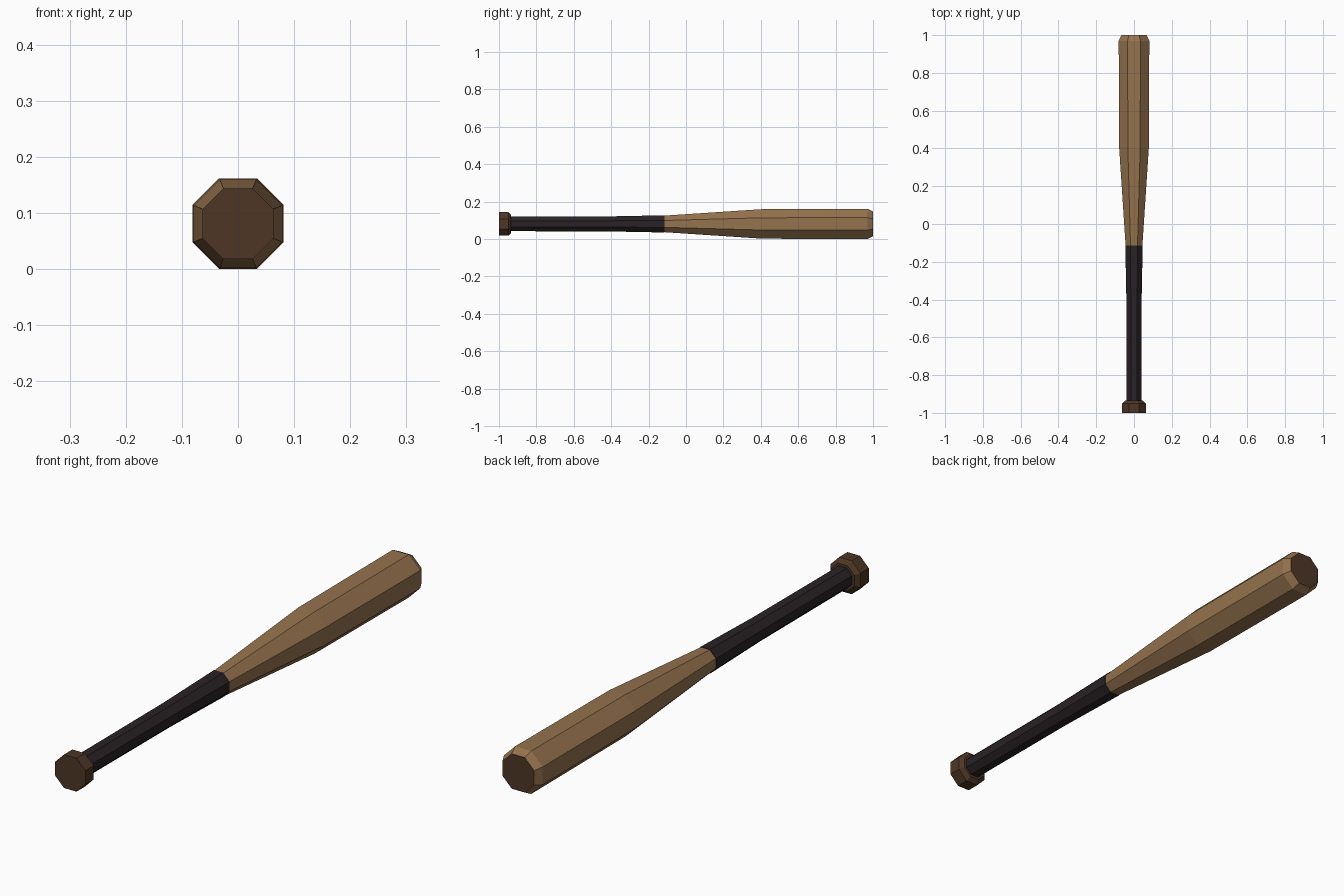
import bpy, bmesh, math

if "Cube" in bpy.data.objects:
    bpy.data.objects.remove(bpy.data.objects["Cube"])

SIDES = 8
CENTRE_Z = 0.081
FLAT = math.cos(math.pi / SIDES)   # profile radii are measured to the flats


def material(name, color):
    m = bpy.data.materials.new(name)
    m.diffuse_color = (*color, 1)
    m.use_nodes = True
    m.node_tree.nodes["Principled BSDF"].inputs["Base Color"].default_value = m.diffuse_color
    return m


def lathe(name, profile, mat, start_mat=None, end_mat=None):
    """Eight-sided solid along y from (y, flat radius) pairs, closed at both ends."""
    bm = bmesh.new()
    rings = []
    for y, r in profile:
        ring = []
        for i in range(SIDES):
            a = (i + 0.5) * 2 * math.pi / SIDES
            ring.append(bm.verts.new((r / FLAT * math.cos(a), y,
                                      CENTRE_Z + r / FLAT * math.sin(a))))
        rings.append(ring)
    for a, b in zip(rings, rings[1:]):
        for i in range(SIDES):
            j = (i + 1) % SIDES
            bm.faces.new((a[i], a[j], b[j], b[i]))
    bm.faces.new(rings[0])
    cap = bm.faces.new(rings[-1])
    if end_mat:
        cap.material_index = 1
    bmesh.ops.recalc_face_normals(bm, faces=bm.faces)
    mesh = bpy.data.meshes.new(name)
    bm.to_mesh(mesh)
    bm.free()
    mesh.materials.append(mat)
    if end_mat:
        mesh.materials.append(end_mat)
    obj = bpy.data.objects.new(name, mesh)
    bpy.context.collection.objects.link(obj)
    return obj


wood = material("wood", (0.30, 0.17, 0.075))
dark_wood = material("dark_wood", (0.075, 0.037, 0.019))
tape = material("grip_tape", (0.022, 0.016, 0.018))

# Knob at the handle end
lathe("knob", [(-1.0, 0.063), (-0.95, 0.063), (-0.935, 0.048)], dark_wood)

# Dark wrapped handle
lathe("grip", [(-0.94, 0.039), (-0.42, 0.040), (-0.115, 0.046)], tape)

# Wooden barrel with chamfered tip and dark end face
lathe("barrel", [(-0.12, 0.044), (0.41, 0.079), (0.97, 0.081), (1.0, 0.066)],
      wood, end_mat=dark_wood)
